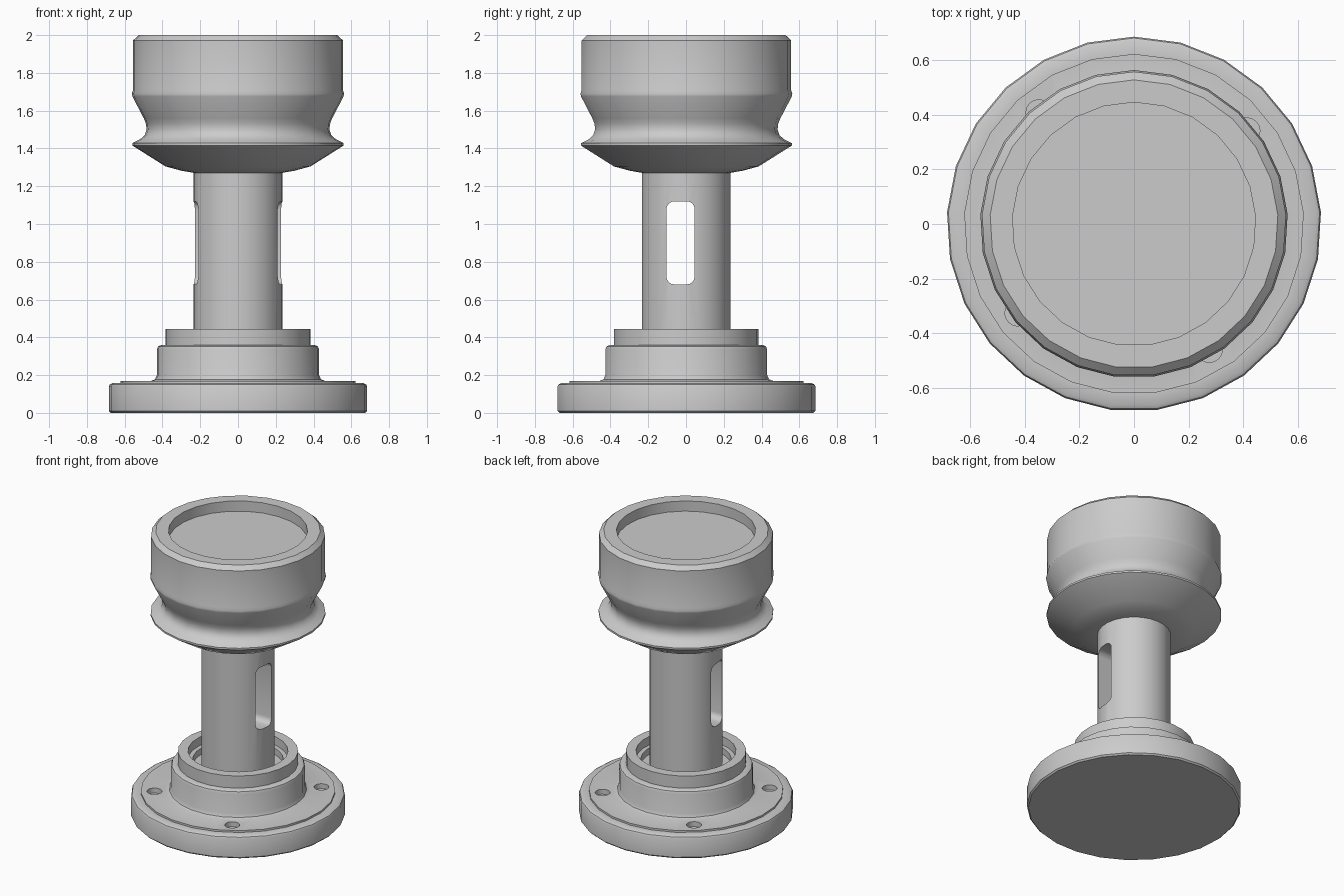
import bpy
import bmesh
from math import cos, sin, pi, radians

SIDES = 25

if "Cube" in bpy.data.objects:
    bpy.data.objects.remove(bpy.data.objects["Cube"], do_unlink=True)

grey = bpy.data.materials.new("plain_grey")
grey.use_nodes = True
colour = (0.6, 0.6, 0.6, 1)
grey.diffuse_color = colour
grey.node_tree.nodes["Principled BSDF"].inputs["Base Color"].default_value = colour


def finish(name, bm):
    bmesh.ops.recalc_face_normals(bm, faces=bm.faces)
    mesh = bpy.data.meshes.new(name)
    bm.to_mesh(mesh)
    bm.free()
    mesh.materials.append(grey)
    ob = bpy.data.objects.new(name, mesh)
    bpy.context.collection.objects.link(ob)
    return ob


def lathe(name, profile, sides=SIDES, centre=(0, 0)):
    """Spin (radius, height) points round z and cap both ends."""
    bm = bmesh.new()
    rings = []
    for r, z in profile:
        angles = [pi / 2 + 2 * pi * k / sides for k in range(sides)]
        rings.append([bm.verts.new((centre[0] + r * cos(a), centre[1] + r * sin(a), z))
                      for a in angles])
    for low, high in zip(rings, rings[1:]):
        for k in range(sides):
            n = (k + 1) % sides
            bm.faces.new((low[k], low[n], high[n], high[k]))
    bm.faces.new(rings[0])
    bm.faces.new(rings[-1])
    return finish(name, bm)


def cut(ob, cutter):
    """Subtract the cutter, then discard it."""
    cutter.hide_render = True
    mod = ob.modifiers.new("cut", "BOOLEAN")
    mod.operation = "DIFFERENCE"
    mod.solver = "EXACT"
    mod.object = cutter
    bpy.context.view_layer.objects.active = ob
    bpy.ops.object.modifier_apply(modifier=mod.name)
    bpy.data.objects.remove(cutter, do_unlink=True)


# Flanged base with a stepped collar and a hollow cup
base = lathe("flanged_base", [
    (0.675, 0), (0.685, 0.01), (0.685, 0.14), (0.68, 0.15), (0.667, 0.157),
    (0.622, 0.157), (0.622, 0.17), (0.46, 0.17), (0.44, 0.178), (0.43, 0.2),
    (0.43, 0.335), (0.424, 0.352), (0.405, 0.36),
    (0.385, 0.36), (0.385, 0.445), (0.32, 0.445), (0.32, 0.385),
    (0.29, 0.385), (0.29, 0.34)])

# Screw holes in the flange
for angle in (39.5, 130.5, 217.5, 301):
    a = radians(angle)
    cut(base, lathe("hole_cutter", [(0.048, 0.135), (0.048, 0.3)], 16,
                    (0.535 * cos(a), 0.535 * sin(a))))

# Column with a rounded slot straight through it
column = lathe("column", [(0.235, 0.33), (0.235, 1.3)])
bm = bmesh.new()
bmesh.ops.create_cube(bm, size=1)
for v in bm.verts:
    v.co = (v.co.x, v.co.y * 0.15 - 0.029, v.co.z * 0.44 + 0.9)
long_edges = [e for e in bm.edges if abs(e.verts[0].co.x - e.verts[1].co.x) > 0.5]
bmesh.ops.bevel(bm, geom=long_edges, offset=0.042, segments=4, profile=0.5,
                affect="EDGES")
cut(column, finish("slot_cutter", bm))

# Head with a flared skirt, waist and recessed top
head = lathe("head", [
    (0.23, 1.27), (0.3, 1.282), (0.385, 1.305), (0.56, 1.415), (0.56, 1.428),
    (0.52, 1.448), (0.495, 1.47), (0.485, 1.5), (0.488, 1.53), (0.5, 1.56),
    (0.56, 1.675), (0.563, 1.69), (0.557, 1.708), (0.557, 1.972), (0.527, 2),
    (0.445, 2), (0.445, 1.928)])

# Smooth shading with crisp edges
bpy.ops.object.select_all(action="DESELECT")
for ob in (base, column, head):
    ob.select_set(True)
bpy.context.view_layer.objects.active = base
bpy.ops.object.shade_smooth_by_angle(angle=radians(32))
